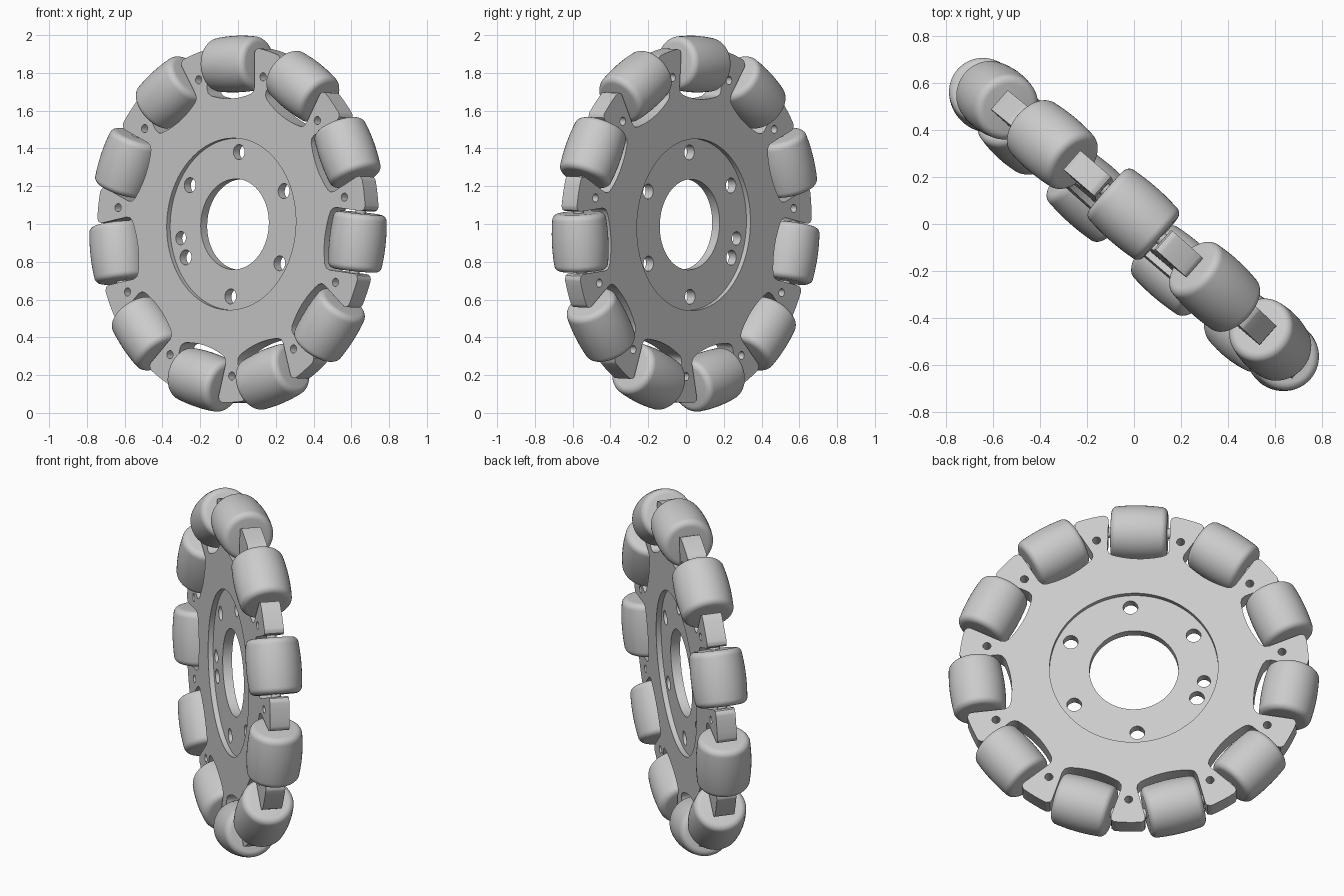
import bpy, bmesh, math
from mathutils import Matrix, Vector

cube = bpy.data.objects.get("Cube")
if cube:
    bpy.data.objects.remove(cube, do_unlink=True)

COUNT = 11                    # rollers around the rim
PITCH = math.tau / COUNT
START = math.radians(-2)      # angle of the topmost roller
RING = 0.85                   # roller centre distance
RIM = 0.945                   # outer radius of the plate
HALF_POCKET = 0.167

# Wheel frame: local z is the axle, local y points up
w = Vector((-0.66, -0.751, 0.035)).normalized()
u = Vector((0.751, -0.66, 0)).normalized()
v = w.cross(u)
FRAME = Matrix.Translation((0, 0, 0.998)) @ Matrix((u, v, w)).transposed().to_4x4()

grey = bpy.data.materials.new("light grey")
grey.use_nodes = True
colour = (0.6, 0.6, 0.6, 1)
grey.diffuse_color = colour
grey.node_tree.nodes["Principled BSDF"].inputs["Base Color"].default_value = colour


def add_object(name, mesh, matrix):
    obj = bpy.data.objects.new(name, mesh)
    obj.matrix_world = matrix
    bpy.context.collection.objects.link(obj)
    return obj


def finish(mesh, angle=35):
    mesh.materials.clear()
    mesh.materials.append(grey)
    mesh.polygons.foreach_set("use_smooth", [True] * len(mesh.polygons))
    mesh.set_sharp_from_angle(angle=math.radians(angle))


def polar(r, angle):
    """Point at a clockwise angle from the top."""
    return (r * math.sin(angle), r * math.cos(angle))


def circle(r, centre=(0, 0), steps=24):
    return [(centre[0] + x, centre[1] + y)
            for x, y in (polar(r, math.tau * i / steps) for i in range(steps))]


def slab(name, loops, half):
    """Extruded flat shape; inner loops become holes."""
    curve = bpy.data.curves.new(name, "CURVE")
    curve.dimensions = "2D"
    curve.fill_mode = "BOTH"
    curve.extrude = half
    for loop in loops:
        spline = curve.splines.new("POLY")
        spline.points.add(len(loop) - 1)
        for point, (x, y) in zip(spline.points, loop):
            point.co = (x, y, 0, 1)
        spline.use_cyclic_u = True
    temp = bpy.data.objects.new(name + "_curve", curve)
    bpy.context.collection.objects.link(temp)
    bpy.context.view_layer.update()
    graph = bpy.context.evaluated_depsgraph_get()
    mesh = bpy.data.meshes.new_from_object(temp.evaluated_get(graph))
    bpy.data.objects.remove(temp, do_unlink=True)
    bm = bmesh.new()
    bm.from_mesh(mesh)
    bmesh.ops.remove_doubles(bm, verts=bm.verts, dist=1e-5)
    bmesh.ops.recalc_face_normals(bm, faces=bm.faces)
    bm.to_mesh(mesh)
    bm.free()
    finish(mesh)
    return add_object(name, mesh, FRAME)


def lathe(name, profile, steps):
    """Turn (radius, height) points around local z."""
    bm = bmesh.new()
    verts = [bm.verts.new((r, 0, h)) for r, h in profile]
    edges = [bm.edges.new(pair) for pair in zip(verts, verts[1:])]
    bmesh.ops.spin(bm, geom=verts + edges, cent=(0, 0, 0), axis=(0, 0, 1),
                   angle=math.tau, steps=steps)
    bmesh.ops.remove_doubles(bm, verts=bm.verts, dist=1e-5)
    bmesh.ops.recalc_face_normals(bm, faces=bm.faces)
    mesh = bpy.data.meshes.new(name)
    bm.to_mesh(mesh)
    bm.free()
    finish(mesh)
    return mesh


# Plate outline: rounded pockets separated by flared spokes
half_side = [(HALF_POCKET + 0.025, 0.924), (HALF_POCKET + 0.008, 0.917),
             (HALF_POCKET, 0.9), (HALF_POCKET, 0.72), (HALF_POCKET - 0.008, 0.698)]
floor = [(t, 0.665 + t * t) for t in (0.14 - 0.028 * i for i in range(5))]
side = half_side + floor
pocket = [(-t, r) for t, r in side] + [(0, 0.665)] + side[::-1]
edge_angle = math.asin((HALF_POCKET + 0.035) / RIM)
outline, spoke_holes = [], []
for k in range(COUNT):
    a = START + k * PITCH
    for t, r in pocket:
        outline.append((r * math.sin(a) + t * math.cos(a),
                        r * math.cos(a) - t * math.sin(a)))
    for i in range(5):
        outline.append(polar(RIM, a + edge_angle + (PITCH - 2 * edge_angle) * i / 4))
    spoke_holes.append(circle(0.022, polar(0.805, a + PITCH / 2), 16))
slab("wheel_plate", [outline, circle(0.455, steps=96)] + spoke_holes, 0.054)

# Recessed hub with bore, bolt circle and one extra hole
bolts = [circle(0.04, polar(0.383, math.radians(2.7 + 60 * i))) for i in range(6)]
bolts.append(circle(0.036, polar(0.385, math.radians(259))))
slab("hub_disc", [circle(0.455, steps=96), circle(0.24, steps=64)] + bolts, 0.026)

# Barrel roller whose bulge follows the wheel circumference
HALF, FILLET = 0.153, 0.035
body = HALF - FILLET
barrel = [(math.sqrt(1 - h * h) - RING, h) for h in (body * i / 5 for i in range(6))]
r_end = barrel[-1][0]
for i in range(1, 7):
    a = math.pi / 2 * i / 6
    barrel.append((r_end - FILLET * (1 - math.cos(a)), body + FILLET * math.sin(a)))
barrel.append((0, HALF))
roller_mesh = lathe("roller", [(r, -h) for r, h in barrel[:0:-1]] + barrel, 48)

# Axle pin bridging the gaps to the spokes
pin_end = HALF_POCKET + 0.015
pin_mesh = lathe("axle_pin", [(0, -pin_end), (0.028, -pin_end),
                              (0.028, pin_end), (0, pin_end)], 16)

for k in range(COUNT):
    place = (FRAME @ Matrix.Rotation(-(START + k * PITCH), 4, "Z")
             @ Matrix.Translation((0, RING, 0)) @ Matrix.Rotation(math.pi / 2, 4, "Y"))
    add_object(f"roller_{k + 1}", roller_mesh, place)
    add_object(f"axle_pin_{k + 1}", pin_mesh, place)
